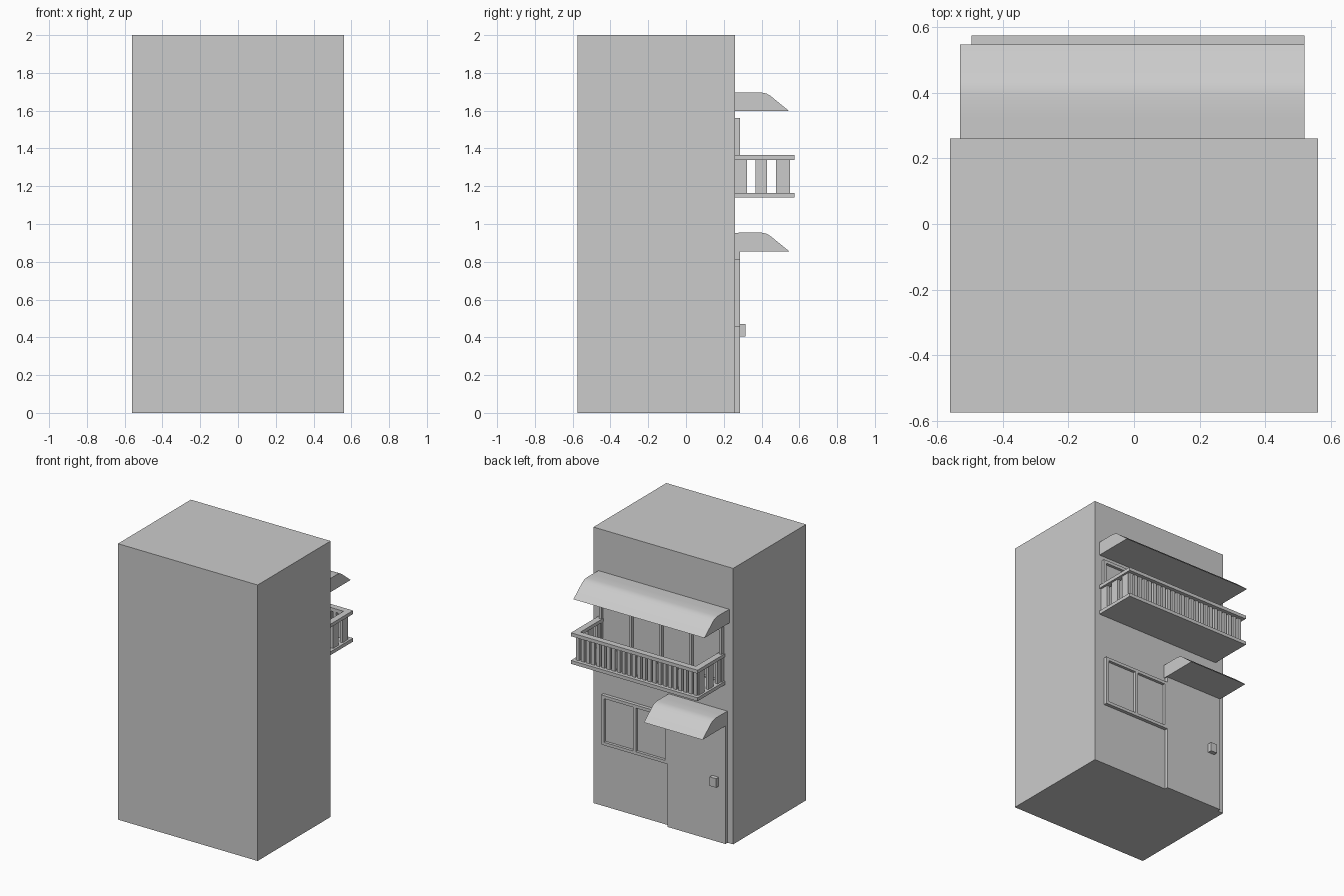
import bpy
import math

if "Cube" in bpy.data.objects:
    bpy.data.objects.remove(bpy.data.objects["Cube"])

WALL = 0.26   # plane of the detailed wall


def mesh_object(name, verts, faces):
    me = bpy.data.meshes.new(name)
    me.from_pydata(verts, [], faces)
    ob = bpy.data.objects.new(name, me)
    bpy.context.collection.objects.link(ob)
    return ob


def boxes(name, items):
    """One object made of axis-aligned boxes (x0, x1, y0, y1, z0, z1)."""
    verts, faces = [], []
    for x0, x1, y0, y1, z0, z1 in items:
        n = len(verts)
        verts += [(x, y, z) for z in (z0, z1)
                  for x, y in ((x0, y0), (x1, y0), (x1, y1), (x0, y1))]
        faces += [[n + i for i in f] for f in
                  ((3, 2, 1, 0), (4, 5, 6, 7), (0, 1, 5, 4),
                   (1, 2, 6, 5), (2, 3, 7, 6), (3, 0, 4, 7))]
    return mesh_object(name, verts, faces)


def awning(name, x0, x1, z):
    """Curved canopy: side profile extruded along x, base at height z."""
    prof = [(WALL - 0.01, 0), (0.547, 0), (0.445, 0.083), (0.425, 0.094),
            (0.395, 0.1), (0.33, 0.1), (WALL - 0.01, 0.098)]
    n = len(prof)
    verts = [(x, y, z + h) for x in (x0, x1) for y, h in prof]
    faces = [list(range(n))[::-1], list(range(n, 2 * n))]
    faces += [(i, (i + 1) % n, n + (i + 1) % n, n + i) for i in range(n)]
    ob = mesh_object(name, verts, faces)
    bpy.context.view_layer.objects.active = ob
    ob.select_set(True)
    bpy.ops.object.shade_smooth_by_angle(angle=math.radians(40))
    ob.select_set(False)


def window(name, x0, x1, z0, z1, panes, bar=0.022):
    """Framed window with recessed glass."""
    y0, y1 = WALL - 0.01, 0.285
    parts = [(x0, x1, y0, y1, z0, z0 + bar), (x0, x1, y0, y1, z1 - bar, z1)]
    step = (x1 - x0 - bar) / panes
    parts += [(x0 + i * step, x0 + i * step + bar, y0, y1, z0 + bar, z1 - bar)
              for i in range(panes + 1)]
    boxes(name + "_frame", parts)
    boxes(name + "_glass", [(x0 + bar / 2, x1 - bar / 2, y0, 0.265,
                             z0 + bar / 2, z1 - bar / 2)])


# Main block of the house
boxes("house_body", [(-0.56, 0.56, -0.575, WALL, 0, 2)])

# Door and handle
boxes("door", [(-0.515, -0.052, WALL - 0.01, 0.285, 0, 0.86)])
boxes("door_handle", [(-0.462, -0.41, 0.28, 0.315, 0.405, 0.47)])

# Windows
window("lower_window", -0.052, 0.48, 0.455, 0.815, 2)
window("balcony_window", -0.485, 0.5, 1.15, 1.56, 4)

# Canopies
awning("door_awning", -0.515, -0.045, 0.855)
awning("balcony_awning", -0.53, 0.52, 1.597)

# Balcony floor
X0, X1, Y1 = -0.495, 0.52, 0.575
boxes("balcony_floor", [(X0, X1, WALL - 0.01, Y1, 1.14, 1.165)])

# Balcony handrail
R = 0.045
boxes("balcony_handrail", [
    (X0, X1, Y1 - R, Y1, 1.34, 1.365),
    (X0, X0 + R, WALL - 0.01, Y1 - R, 1.34, 1.365),
    (X1 - R, X1, WALL - 0.01, Y1 - R, 1.34, 1.365)])

# Front balusters
COUNT, W = 24, 0.026
fx0, fx1 = X0 + 0.022, X1 - 0.022 - W
step = (fx1 - fx0) / (COUNT - 1)
boxes("front_balusters", [
    (fx0 + i * step, fx0 + i * step + W, 0.53, 0.55, 1.16, 1.345)
    for i in range(COUNT)])

# Side balusters
boxes("side_balusters", [
    (x, x + 0.02, y, y + 0.062, 1.16, 1.345)
    for x in (X0 + 0.015, X1 - 0.035) for y in (0.26, 0.368, 0.476)])
